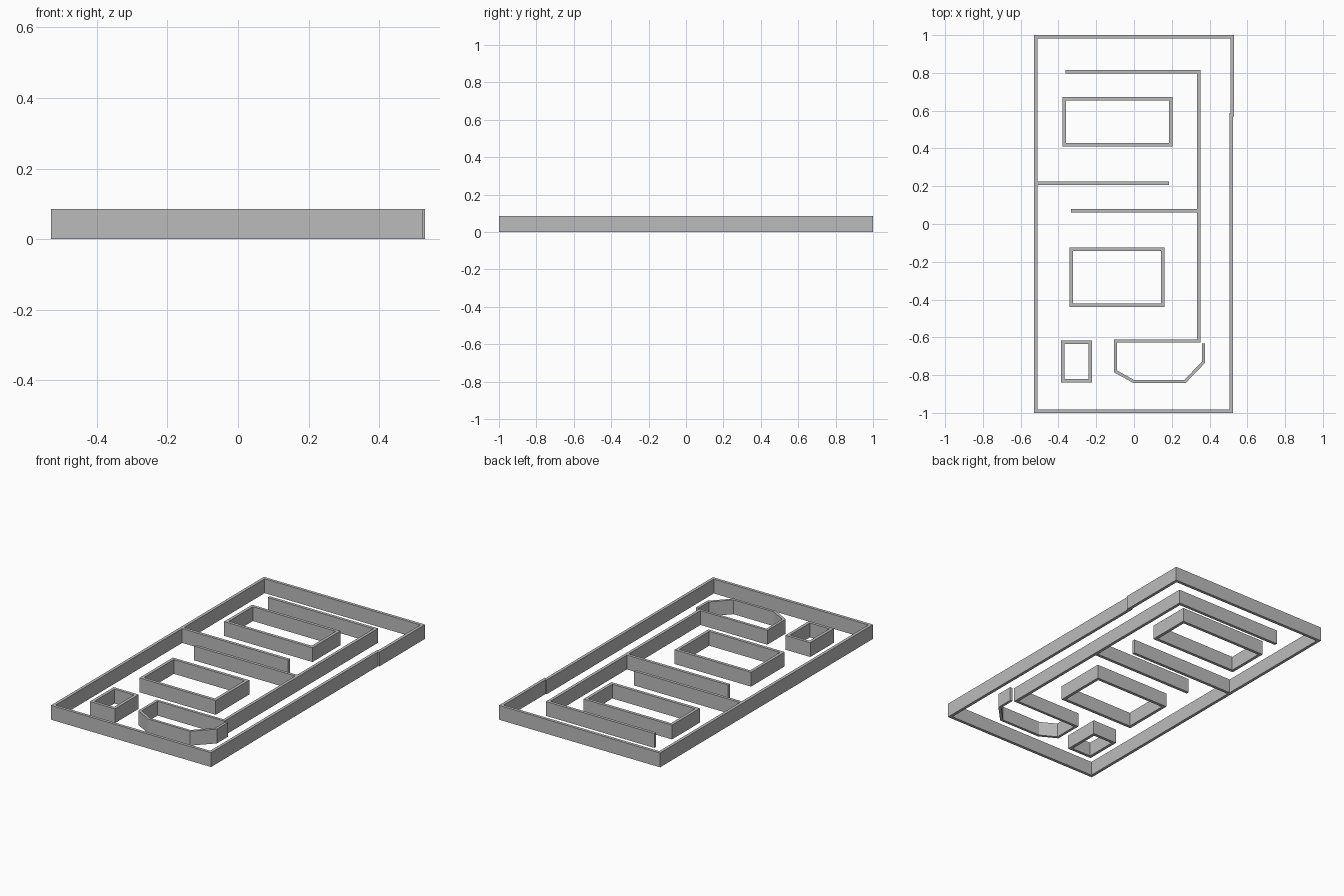
import bpy
import bmesh
from mathutils import Vector

HEIGHT = 0.085
THICK = 0.018

cube = bpy.data.objects.get("Cube")
if cube:
    bpy.data.objects.remove(cube, do_unlink=True)

grey = bpy.data.materials.new("wall grey")
grey.use_nodes = True
grey.diffuse_color = (0.5, 0.5, 0.5, 1)
grey.node_tree.nodes["Principled BSDF"].inputs["Base Color"].default_value = (0.5, 0.5, 0.5, 1)


def normal(a, b):
    """Left-hand normal of a path segment."""
    d = (b - a).normalized()
    return Vector((-d.y, d.x))


def wall(name, points, closed=False, thick=THICK):
    """Extruded wall whose outer face follows a path; thickness grows to its left."""
    pts = [Vector(p) for p in points]
    n = len(pts)
    bm = bmesh.new()
    rings = []
    for i, p in enumerate(pts):
        has_prev, has_next = closed or i > 0, closed or i < n - 1
        n1 = normal(pts[i - 1], p) if has_prev else normal(p, pts[i + 1])
        n2 = normal(p, pts[(i + 1) % n]) if has_next else n1
        inner = p + (n1 + n2) * thick / (1 + n1.dot(n2))
        rings.append([bm.verts.new((q.x, q.y, z)) for q, z in
                      ((p, 0), (p, HEIGHT), (inner, HEIGHT), (inner, 0))])
    for i in range(n if closed else n - 1):
        a, b = rings[i], rings[(i + 1) % n]
        for k in range(4):
            m = (k + 1) % 4
            bm.faces.new((a[k], b[k], b[m], a[m]))
    if not closed:
        bm.faces.new(rings[0])
        bm.faces.new(rings[-1])
    bmesh.ops.recalc_face_normals(bm, faces=bm.faces)
    mesh = bpy.data.meshes.new(name)
    bm.to_mesh(mesh)
    bm.free()
    mesh.materials.append(grey)
    obj = bpy.data.objects.new(name, mesh)
    bpy.context.collection.objects.link(obj)


def room(name, x0, x1, y0, y1):
    wall(name, [(x0, y0), (x1, y0), (x1, y1), (x0, y1)], closed=True)


# Outer boundary, with the slight jog in its left side
wall("outer_wall", [(-0.53, -1), (0.523, -1), (0.523, 0.57), (0.53, 0.57),
                    (0.53, 1), (-0.53, 1)], closed=True)

# Closed rooms
room("back_room", -0.378, 0.203, 0.41, 0.672)
room("middle_room", -0.341, 0.161, -0.44, -0.124)
room("small_room", -0.386, -0.222, -0.839, -0.616)

# Long corridor wall turning along the back
wall("corridor_wall", [(0.351, -0.628), (0.351, 0.815), (-0.362, 0.815)])

# Straight dividers
wall("back_divider", [(-0.512, 0.207), (0.185, 0.207)])
wall("front_divider", [(-0.333, 0.062), (0.333, 0.062)])

# Open room with clipped corners
wall("clipped_room", [(0.351, -0.612), (-0.106, -0.612), (-0.106, -0.785), (-0.003, -0.842),
                      (0.273, -0.842), (0.376, -0.735), (0.376, -0.632)], thick=0.016)
